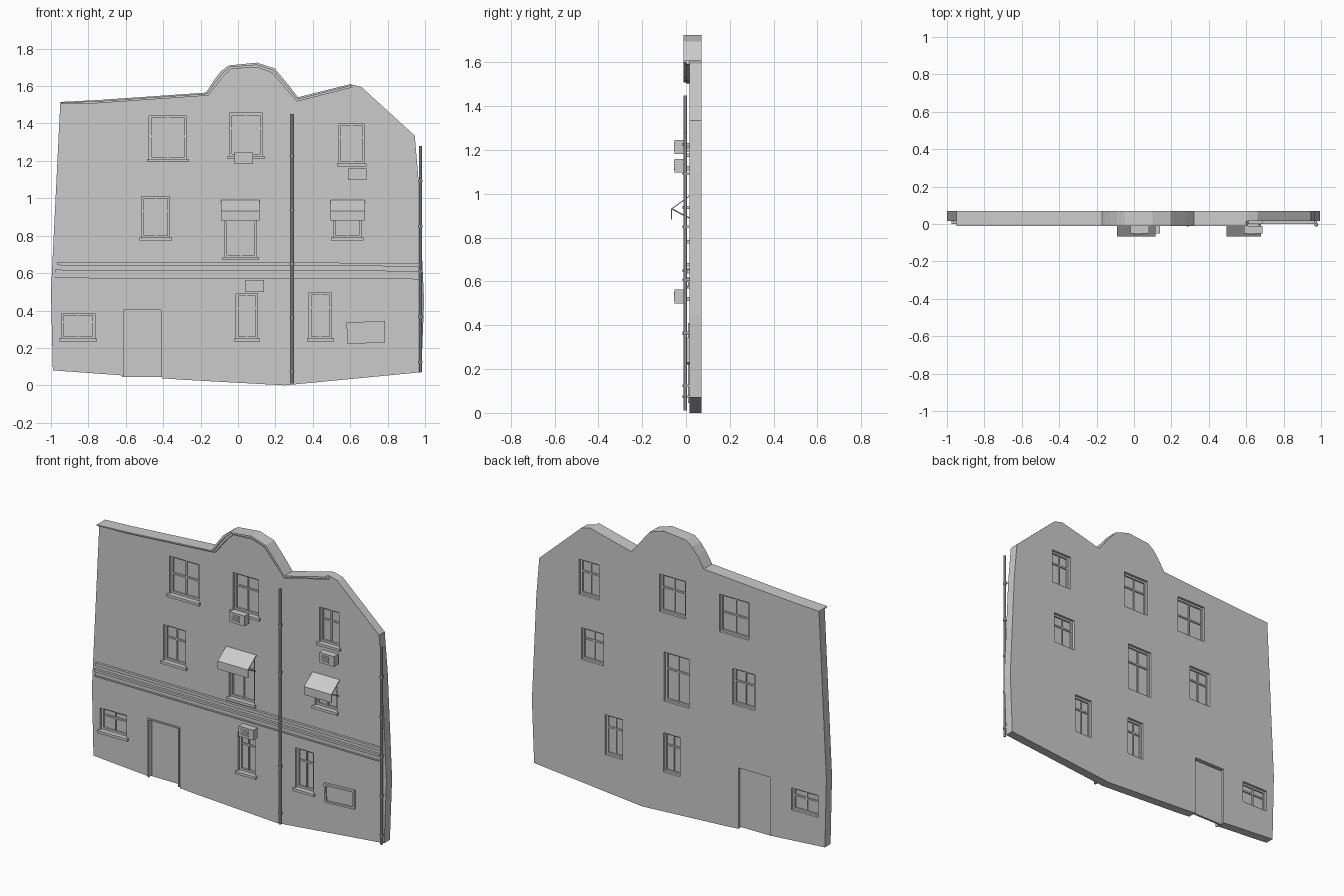
import bpy, bmesh
from mathutils import Vector

cube = bpy.data.objects.get("Cube")
if cube:
    bpy.data.objects.remove(cube, do_unlink=True)

grey = bpy.data.materials.new("plain grey")
grey.use_nodes = True
grey.diffuse_color = (0.6, 0.6, 0.6, 1)
grey.node_tree.nodes["Principled BSDF"].inputs["Base Color"].default_value = (0.6, 0.6, 0.6, 1)

FRONT, BACK = 0.015, 0.07


def finish(bm, name):
    bmesh.ops.recalc_face_normals(bm, faces=bm.faces)
    mesh = bpy.data.meshes.new(name)
    bm.to_mesh(mesh)
    bm.free()
    mesh.materials.append(grey)
    obj = bpy.data.objects.new(name, mesh)
    bpy.context.collection.objects.link(obj)
    return obj


def add_prism(bm, outline, y0, y1):
    """Outline in x, z pushed from y0 to y1."""
    face = bm.faces.new([bm.verts.new((x, y0, z)) for x, z in outline])
    out = bmesh.ops.extrude_face_region(bm, geom=[face])
    moved = [v for v in out["geom"] if isinstance(v, bmesh.types.BMVert)]
    bmesh.ops.translate(bm, verts=moved, vec=(0, y1 - y0, 0))


def add_box(bm, x0, x1, z0, z1, y0, y1):
    add_prism(bm, [(x0, z0), (x1, z0), (x1, z1), (x0, z1)], y0, y1)


def add_rod(bm, a, b, radius, sides=8):
    a, b = Vector(a), Vector(b)
    turn = (b - a).to_track_quat('Z', 'Y').to_matrix().to_4x4()
    turn.translation = (a + b) / 2
    bmesh.ops.create_cone(bm, cap_ends=True, segments=sides, radius1=radius,
                          radius2=radius, depth=(b - a).length, matrix=turn)


# Each window: left, right, bottom, top, height share of the crossbar
windows = {
    "upper_right_window": (-0.475, -0.275, 1.21, 1.44, 0.52),
    "upper_middle_window": (-0.045, 0.13, 1.225, 1.455, 0.64),
    "upper_left_window": (0.54, 0.675, 1.185, 1.40, 0.65),
    "middle_right_window": (-0.515, -0.365, 0.79, 1.01, 0.64),
    "middle_window": (-0.07, 0.10, 0.685, 0.985, 0.65),
    "middle_left_window": (0.51, 0.66, 0.79, 0.985, 0.65),
    "small_ground_window": (-0.945, -0.765, 0.25, 0.385, 0.65),
    "ground_middle_window": (-0.01, 0.105, 0.25, 0.49, 0.68),
    "ground_left_window": (0.38, 0.50, 0.25, 0.495, 0.68),
}
door = (-0.62, -0.405, 0.045, 0.41)

# Wall: crooked gabled outline with openings cut out
roof = [(-0.95, 1.515), (-0.75, 1.525), (-0.17, 1.565), (-0.125, 1.636),
        (-0.09, 1.68), (-0.05, 1.71), (0.1, 1.725), (0.195, 1.695),
        (0.275, 1.6), (0.32, 1.54), (0.6, 1.61)]
rest = [(0.66, 1.595), (0.945, 1.335), (0.965, 1.1), (0.995, 0.45),
        (0.98, 0.07), (0.25, 0.0), (-0.3, 0.03), (-0.99, 0.08), (-1.0, 0.5)]
bm = bmesh.new()
add_prism(bm, roof + rest, FRONT, BACK)
wall = finish(bm, "wall")

bm = bmesh.new()
for x0, x1, z0, z1, _ in windows.values():
    add_box(bm, x0, x1, z0, z1, -0.2, 0.2)
add_box(bm, door[0], door[1], -0.1, door[3], -0.2, 0.2)
cutter = finish(bm, "opening_cutter")
cutter.hide_render = True
cut = wall.modifiers.new("openings", 'BOOLEAN')
cut.object = cutter
cut.operation = 'DIFFERENCE'
cut.solver = 'EXACT'
bpy.context.view_layer.objects.active = wall
bpy.ops.object.modifier_apply(modifier=cut.name)
bpy.data.objects.remove(cutter, do_unlink=True)

# Windows: pane, frame, cross bars and sill
for name, (x0, x1, z0, z1, share) in windows.items():
    bm = bmesh.new()
    t = 0.012
    mid, bar = (x0 + x1) / 2, z0 + (z1 - z0) * share
    add_box(bm, x0, x1, z0, z1, 0.042, 0.046)
    for a, b in ((x0, x0 + t), (x1 - t, x1)):
        add_box(bm, a, b, z0, z1, 0.03, 0.055)
    for a, b in ((z0, z0 + t), (z1 - t, z1)):
        add_box(bm, x0 + t, x1 - t, a, b, 0.03, 0.055)
    add_box(bm, mid - 0.004, mid + 0.004, z0 + t, z1 - t, 0.035, 0.052)
    add_box(bm, x0 + t, x1 - t, bar - 0.005, bar + 0.005, 0.034, 0.053)
    add_box(bm, x0 - 0.012, x1 + 0.012, z0 - 0.016, z0, 0.0, 0.035)
    finish(bm, name)

# Door slab and its frame
x0, x1, z0, z1 = door
bm = bmesh.new()
add_box(bm, x0, x1, z0, z1 - 0.008, 0.042, 0.056)
finish(bm, "door")
bm = bmesh.new()
add_box(bm, x0, x0 + 0.008, z0 + 0.005, z1, 0.008, 0.042)
add_box(bm, x1 - 0.008, x1, z0, z1, 0.008, 0.042)
add_box(bm, x0 + 0.008, x1 - 0.008, z1 - 0.008, z1, 0.008, 0.042)
finish(bm, "door_frame")

# Cornice in two steps, following the roof line
inner = [(-0.945, 1.503), (-0.75, 1.508), (-0.16, 1.549), (-0.115, 1.605),
         (-0.08, 1.65), (-0.035, 1.692), (0.1, 1.7), (0.18, 1.672),
         (0.255, 1.585), (0.315, 1.517), (0.612, 1.593)]
bm = bmesh.new()
add_prism(bm, roof + inner[::-1], 0.0, FRONT)
raised = [((a + c) / 2, (b + d) / 2) for (a, b), (c, d) in zip(roof, inner)]
add_prism(bm, roof + raised[::-1], -0.012, 0.0)
finish(bm, "cornice")

# String courses between the floors
bm = bmesh.new()
for z, h, y, left in ((0.648, 0.018, 0.0, -0.965), (0.608, 0.014, 0.0, -0.975),
                      (0.588, 0.026, 0.008, -0.975), (0.574, 0.008, 0.002, -0.975)):
    add_prism(bm, [(left, z - h / 2 + 0.003), (0.968, z - h / 2 - 0.003),
                   (0.968, z + h / 2 - 0.003), (left, z + h / 2 + 0.003)], y, FRONT)
finish(bm, "string_courses")

# Drain pipes with collars
for name, x, low, high in (("middle_drain_pipe", 0.288, 0.01, 1.45),
                           ("left_drain_pipe", 0.975, 0.07, 1.28)):
    bm = bmesh.new()
    add_rod(bm, (x, -0.004, low), (x, -0.004, high), 0.008)
    for i in range(5):
        z = low + (high - low) * (0.04 + 0.2 * i)
        add_rod(bm, (x, -0.004, z), (x, -0.004, z + 0.012), 0.011)
        add_box(bm, x - 0.004, x + 0.004, z, z + 0.012, 0.0, FRONT)
    pipe = finish(bm, name)
    bpy.ops.object.select_all(action='DESELECT')
    pipe.select_set(True)
    bpy.context.view_layer.objects.active = pipe
    bpy.ops.object.shade_smooth_by_angle()

# Awnings: sloped sheet, hanging front and side arms
for name, x0, x1 in (("middle_awning", -0.09, 0.115), ("left_awning", 0.495, 0.68)):
    bm = bmesh.new()
    profile = [(0.013, 0.992), (-0.068, 0.932), (-0.068, 0.882),
               (-0.064, 0.882), (-0.064, 0.929), (0.013, 0.986)]
    face = bm.faces.new([bm.verts.new((x0, y, z)) for y, z in profile])
    out = bmesh.ops.extrude_face_region(bm, geom=[face])
    bmesh.ops.translate(bm, vec=(x1 - x0, 0, 0),
                        verts=[v for v in out["geom"] if isinstance(v, bmesh.types.BMVert)])
    for x in (x0 + 0.008, x1 - 0.008):
        add_rod(bm, (x, -0.062, 0.93), (x, FRONT, 0.89), 0.003, 6)
    finish(bm, name)

# Air conditioners: case, wall bracket and front grille slats
for name, x0, z0 in (("upper_middle_air_conditioner", -0.02, 1.183),
                     ("upper_left_air_conditioner", 0.587, 1.097),
                     ("ground_air_conditioner", 0.04, 0.5)):
    bm = bmesh.new()
    add_box(bm, x0, x0 + 0.1, z0, z0 + 0.063, -0.052, -0.01)
    add_box(bm, x0 + 0.02, x0 + 0.08, z0 + 0.01, z0 + 0.03, -0.01, FRONT)
    for i in range(4):
        z = z0 + 0.013 + 0.011 * i
        add_box(bm, x0 + 0.014, x0 + 0.066, z, z + 0.005, -0.055, -0.052)
    finish(bm, name)

# Crooked notice board with raised rim
board = [Vector(p) for p in ((0.585, 0.22), (0.785, 0.23), (0.785, 0.345), (0.58, 0.335))]
centre = sum(board, Vector((0, 0))) / 4
inside = [p + Vector((0.012 if p.x < centre.x else -0.012,
                      0.012 if p.y < centre.y else -0.012)) for p in board]
bm = bmesh.new()
add_prism(bm, board, 0.008, FRONT)
for i in range(4):
    j = (i + 1) % 4
    add_prism(bm, [board[i], board[j], inside[j], inside[i]], 0.0, 0.008)
finish(bm, "notice_board")
